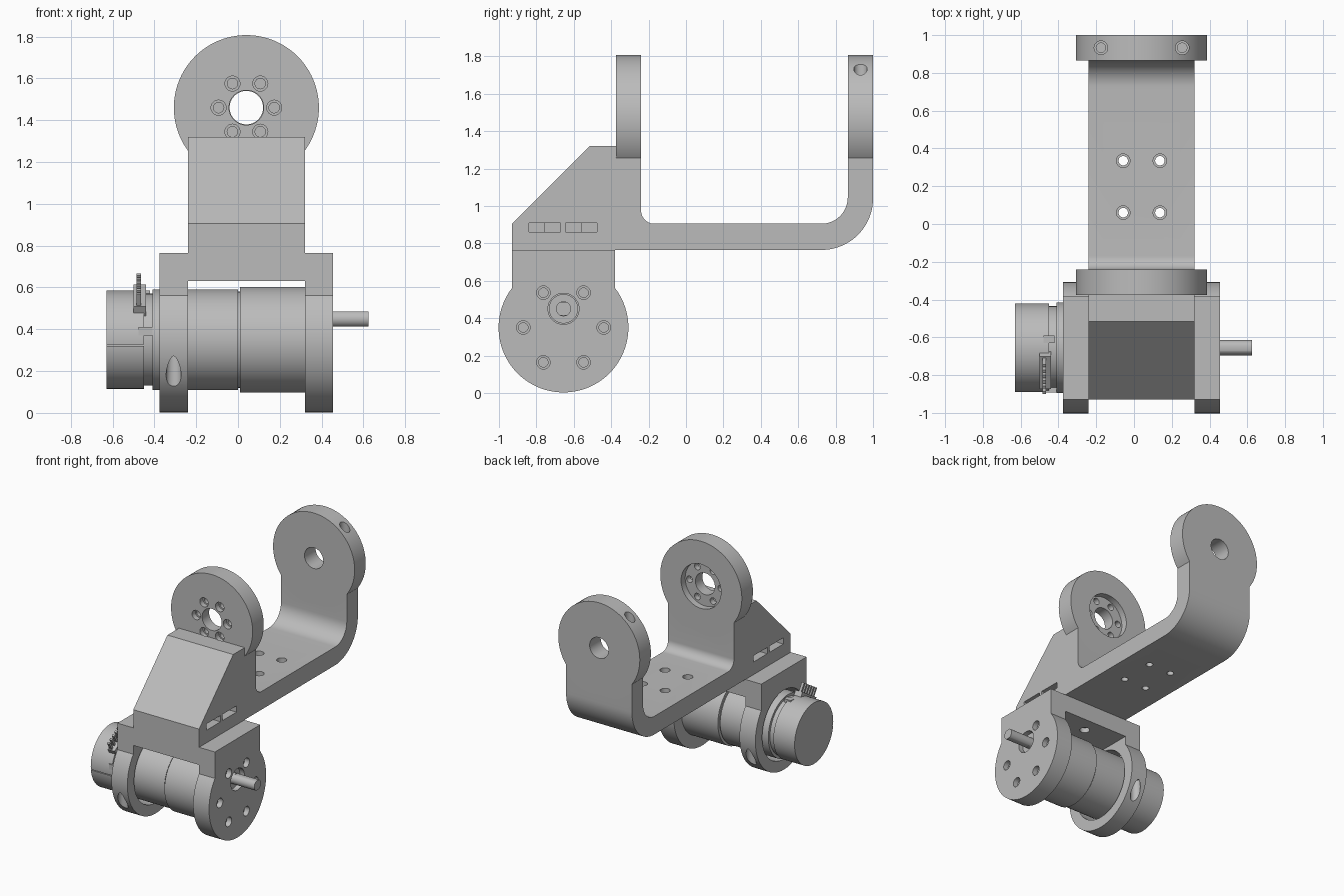
import bpy, bmesh, math
from mathutils import Vector, Matrix

cube = bpy.data.objects.get("Cube")
if cube:
    bpy.data.objects.remove(cube, do_unlink=True)

gray = bpy.data.materials.new("plain gray")
gray.use_nodes = True
COLOR = (0.5, 0.5, 0.5, 1)
gray.diffuse_color = COLOR
gray.node_tree.nodes["Principled BSDF"].inputs["Base Color"].default_value = COLOR


def finish(name, bm):
    bmesh.ops.recalc_face_normals(bm, faces=bm.faces)
    me = bpy.data.meshes.new(name)
    bm.to_mesh(me)
    bm.free()
    me.materials.append(gray)
    ob = bpy.data.objects.new(name, me)
    bpy.context.collection.objects.link(ob)
    return ob


def cyl(name, axis, centre, r, lo, hi, n=64):
    """Cylinder along an axis letter; centre holds the two other coordinates."""
    i = "xyz".index(axis)
    pos = list(centre)
    pos.insert(i, (lo + hi) / 2)
    d = Vector([float(k == i) for k in range(3)])
    rot = Vector((0, 0, 1)).rotation_difference(d).to_matrix().to_4x4()
    bm = bmesh.new()
    bmesh.ops.create_cone(bm, cap_ends=True, segments=n, radius1=r, radius2=r,
                          depth=hi - lo, matrix=Matrix.Translation(pos) @ rot)
    return finish(name, bm)


def box(name, x, y, z, tilt=None):
    """Box from (low, high) ranges, optionally moved by a matrix."""
    bm = bmesh.new()
    bmesh.ops.create_cube(bm, size=1)
    for v in bm.verts:
        v.co = Vector([(a + b) / 2 + c * (b - a) for (a, b), c in zip((x, y, z), v.co)])
    if tilt:
        bm.transform(tilt)
    return finish(name, bm)


def extrude_x(name, profile, lo, hi):
    bm = bmesh.new()
    f = bm.faces.new([bm.verts.new((lo, y, z)) for y, z in profile])
    r = bmesh.ops.extrude_face_region(bm, geom=[f])
    bmesh.ops.translate(bm, vec=(hi - lo, 0, 0),
                        verts=[g for g in r["geom"] if isinstance(g, bmesh.types.BMVert)])
    return finish(name, bm)


def combine(ob, others, op):
    """Apply booleans one by one and remove the operands."""
    for other in others:
        mod = ob.modifiers.new("bool", "BOOLEAN")
        mod.operation, mod.solver, mod.object = op, "EXACT", other
        dg = bpy.context.evaluated_depsgraph_get()
        me = bpy.data.meshes.new_from_object(ob.evaluated_get(dg))
        ob.modifiers.clear()
        ob.data = me
        bpy.data.objects.remove(other, do_unlink=True)


def arc(c, r, a0, a1, n=12):
    return [(c[0] + r * math.cos(math.radians(a0 + (a1 - a0) * i / n)),
             c[1] + r * math.sin(math.radians(a0 + (a1 - a0) * i / n))) for i in range(n + 1)]


def stepped(axis, centre, face, inward, depth=0.16):
    """Cutters of a screw hole with a wider mouth on the given face."""
    cuts = []
    for r, a, b in ((0.036, -0.002, 0.04), (0.025, 0.03, depth)):
        lo, hi = sorted((face + inward * a, face + inward * b))
        cuts.append(cyl("cutter", axis, centre, r, lo, hi, 24))
    return cuts


def ring_points(c, r):
    return arc(c, r, 0, 300, 5)


MID, DISC = 0.04, 0.347
AXIS = (-0.655, 0.35)
EYE = (MID, 1.46)

# U-shaped arm with the sloped gusset, as one side profile
profile = [(-0.93, 0.765), (-0.93, 0.905), (-0.515, 1.32), (-0.24, 1.32)]
profile += arc((-0.17, 0.975), 0.07, 180, 270)
profile += arc((0.725, 1.045), 0.14, -90, 0)
profile += [(0.865, 1.46), (1.0, 1.46)]
profile += arc((0.725, 1.04), 0.275, 0, -90, 20)
arm = extrude_x("arm_bracket", profile, MID - 0.28, MID + 0.28)

# Round ends of the arm
combine(arm, [cyl("front_eye", "y", EYE, DISC, -0.375, -0.24, 96),
              cyl("rear_eye", "y", EYE, DISC, 0.865, 1.0, 96)], "UNION")

# Bores, recess and screw holes of the arm
cuts = [cyl("cutter", "y", EYE, 0.083, -0.4, -0.2),
        cyl("cutter", "y", EYE, 0.17, -0.29, -0.2),
        cyl("cutter", "y", EYE, 0.08, 0.8, 1.1)]
for p in ring_points(EYE, 0.133):
    cuts += stepped("y", p, -0.375, 1)
for x in (-0.057, 0.137):
    for y in (0.06, 0.335):
        cuts += stepped("z", (x, y), 0.905, -1)
for s in (-1, 1):
    # Vertical clamp holes at the top of the rear eye
    cuts.append(cyl("cutter", "z", (MID + s * 0.215, 0.933), 0.036, 1.66, 1.85, 24))
    cuts.append(cyl("cutter", "z", (MID + s * 0.215, 0.933), 0.025, 1.56, 1.7, 24))
    # Nut slots in the gusset sides
    side = MID + s * 0.28
    for y in (-0.84, -0.645):
        for a, b, deep in ((0, 0.09, 0.12), (0.085, 0.17, 0.16)):
            xr = sorted((side + s * 0.01, side - s * deep))
            cuts.append(box("cutter", xr, (y + a, y + b), (0.862, 0.91)))
combine(arm, cuts, "DIFFERENCE")

# Motor mount: two flanges joined by a bridge
mount = box("motor_mount", (-0.375, 0.455), (-0.93, -0.38), (0.63, 0.765))
parts = []
for lo, hi in ((-0.375, -0.24), (0.32, 0.455)):
    parts.append(cyl("flange", "x", AXIS, DISC, lo, hi, 96))
    parts.append(box("flange_block", (lo, hi), (-0.93, -0.38), (0.35, 0.765)))
combine(mount, parts, "UNION")

cuts = [cyl("cutter", "x", AXIS, 0.265, -0.4, -0.2, 96),
        cyl("cutter", "x", (-0.655, 0.45), 0.083, 0.3, 0.5)]
for p in ring_points(AXIS, 0.215):
    cuts += stepped("x", p, 0.455, -1)
for s in (-1, 1):
    cuts.append(cyl("cutter", "z", (-0.308, AXIS[0] + s * 0.302), 0.036, -0.05, 0.3, 24))
    cuts += stepped("z", (MID, AXIS[0] + s * 0.155), 0.63, 1, 0.12)
combine(mount, cuts, "DIFFERENCE")

# Motor, gearbox and output shaft
cyl("motor_body", "x", AXIS, 0.24, -0.41, 0.0, 96)
cyl("motor_joint", "x", AXIS, 0.23, -0.01, 0.02)
cyl("gearbox", "x", AXIS, 0.253, 0.01, 0.32, 96)
cyl("shaft_boss", "x", (-0.655, 0.45), 0.078, 0.31, 0.42)
shaft = cyl("output_shaft", "x", (-0.655, 0.45), 0.04, 0.4, 0.625, 48)
combine(shaft, [box("cutter", (0.44, 0.7), (-0.8, -0.5), z)
                for z in ((0.486, 0.6), (0.3, 0.414))], "DIFFERENCE")

# Encoder housing with seams
cap = cyl("encoder_cap", "x", AXIS, 0.235, -0.63, -0.45, 96)
combine(cap, [box("cutter", (-0.632, -0.44), (-0.95, -0.875), (z, z + 0.006))
              for z in (0.32, 0.447)], "DIFFERENCE")
cyl("encoder_collar", "x", AXIS, 0.22, -0.46, -0.40)
box("encoder_latch", (-0.475, -0.41), (-0.892, -0.86), (0.37, 0.41))
box("encoder_top_latch", (-0.48, -0.42), (-0.63, -0.59), (0.56, 0.586))

# Tilted connector with a row of pins
tilt = Matrix.Translation((0, *AXIS)) @ Matrix.Rotation(math.radians(32), 4, "X")
box("connector", (-0.5, -0.44), (-0.1, 0.1), (0.19, 0.25), tilt)
for i in range(6):
    y = -0.085 + i * 0.034
    box(f"pin_{i + 1}", (-0.485, -0.465), (y - 0.008, y + 0.008), (0.24, 0.315), tilt)

# Smooth round surfaces, keep edges sharp
for ob in bpy.context.collection.objects:
    if ob.type == "MESH" and gray.name in ob.data.materials:
        ob.data.shade_smooth()
        ob.data.set_sharp_from_angle(angle=math.radians(30))
